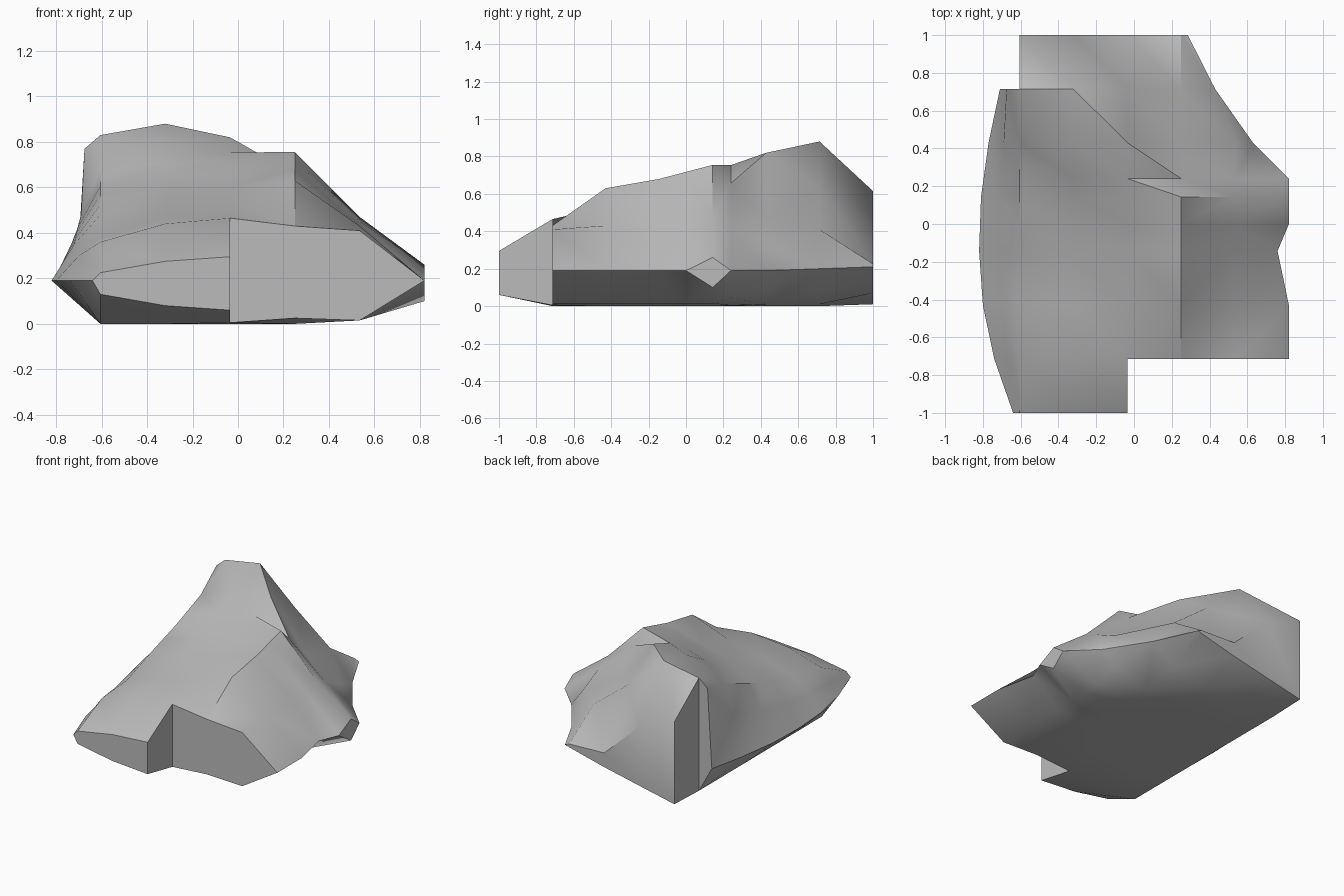
import bpy, bmesh

cube = bpy.data.objects.get("Cube")
if cube:
    bpy.data.objects.remove(cube, do_unlink=True)

RIM = 0.19
COLS = [-0.605, -0.32, -0.035, 0.25, 0.535]


def make_row(y, left, shoulder, heights, right, base=(0, 0, 0, 0, 0.015)):
    """One cross-section: (x, y, top, bottom) from left rim to right rim."""
    lx, (sx, sz), (rx, rt, rb) = left, shoulder, right
    t = (sx - lx) / (COLS[0] - lx)
    row = [(lx, y, RIM, RIM), (sx, y, sz, RIM + (base[0] - RIM) * t)]
    for x, top, low in zip(COLS, heights, base):
        row.append((x, y, top, low) if x < rx else (rx, y, rt, rb))
    return row + [(rx, y, rt, rb)]


def between(a, b, t, rim_x):
    """Blend two cross-sections and pull the right rim out to rim_x."""
    row = [tuple(p + (q - p) * t for p, q in zip(u, v)) for u, v in zip(a, b)]
    row[-1] = (rim_x, row[0][1], RIM, RIM)
    return row


# Cross-sections of the rock from front to back
EDGE = (0.82, RIM, RIM)
front = make_row(-1, -0.64, (-0.62, 0.21), (0.225, 0.275, 0.295, 0.29, 0.28),
                 EDGE, (0.13, 0.08, 0.06, 0.06, 0.06))
step = make_row(-0.714, -0.74, (-0.67, 0.27), (0.36, 0.44, 0.465, 0.43, 0.41),
                EDGE, (0, 0, 0.005, 0.025, 0.015))
slope = make_row(-0.43, -0.8, (-0.7, 0.3), (0.38, 0.47, 0.53, 0.63, 0.43), EDGE)
middle = make_row(-0.143, -0.82, (-0.72, 0.35), (0.48, 0.55, 0.6, 0.68, 0.43),
                  (0.76, RIM, RIM))
ridge = make_row(0.143, -0.81, (-0.71, 0.4), (0.57, 0.65, 0.72, 0.755, 0.47),
                 (0.82, 0.26, 0.1))
crag = make_row(0.43, -0.77, (-0.69, 0.48), (0.68, 0.81, 0.82, 0.47, 0.33),
                (0.63, 0.2, RIM), (0, 0, 0, 0.01, 0.1))
peak = make_row(0.714, -0.71, (-0.675, 0.77), (0.83, 0.88, 0.63, 0.41, 0),
                (0.43, 0.2, 0.2), (0, 0, 0.01, 0.08, 0))
back = make_row(1, -0.64, (-0.62, 0.3), (0.615, 0.505, 0.235, 0.225, 0),
                (0.285, 0.21, 0.21), (0.01, 0.07, 0.13, 0.2, 0))
rows = [front, step, slope, middle, between(middle, ridge, 0.5, 0.82), ridge,
        between(ridge, crag, 0.34, 0.82), crag, peak, back]

# Cells of the grid, leaving out the front right notch and the back left corner
cells = set()
for j in range(len(rows) - 1):
    first = 2 if j == len(rows) - 2 else 0
    last = 4 if j == 0 else 7
    cells |= {(i, j) for i in range(first, last)}

bm = bmesh.new()
top = [[bm.verts.new((x, y, t)) for x, y, t, b in r] for r in rows]
low = [[bm.verts.new((x, y, b)) for x, y, t, b in r] for r in rows]

# Top and bottom sheets, then upright walls round every open side
for i, j in sorted(cells):
    ring = [(i, j), (i + 1, j), (i + 1, j + 1), (i, j + 1)]
    bm.faces.new([top[b][a] for a, b in ring])
    bm.faces.new([low[b][a] for a, b in reversed(ring)])
    neighbours = [(i, j - 1), (i + 1, j), (i, j + 1), (i - 1, j)]
    for k, side in enumerate(neighbours):
        if side not in cells:
            (a, b), (c, d) = ring[k], ring[(k + 1) % 4]
            bm.faces.new([low[b][a], low[d][c], top[d][c], top[b][a]])

loose = [v for v in bm.verts if not v.link_faces]
bmesh.ops.delete(bm, geom=loose, context='VERTS')
bmesh.ops.remove_doubles(bm, verts=bm.verts[:], dist=0.002)
bmesh.ops.dissolve_degenerate(bm, edges=bm.edges[:], dist=0.001)
bmesh.ops.triangulate(bm, faces=bm.faces[:], quad_method='SHORT_EDGE')
bmesh.ops.recalc_face_normals(bm, faces=bm.faces[:])

mesh = bpy.data.meshes.new("rock")
bm.to_mesh(mesh)
bm.free()
rock = bpy.data.objects.new("rock", mesh)
bpy.context.collection.objects.link(rock)

# Plain grey stone
stone = bpy.data.materials.new("grey_stone")
stone.use_nodes = True
colour = (0.5, 0.5, 0.5, 1)
stone.diffuse_color = colour
stone.node_tree.nodes["Principled BSDF"].inputs["Base Color"].default_value = colour
mesh.materials.append(stone)

bpy.ops.object.select_all(action='DESELECT')
rock.select_set(True)
bpy.context.view_layer.objects.active = rock
bpy.ops.object.shade_smooth_by_angle(angle=0.7)
